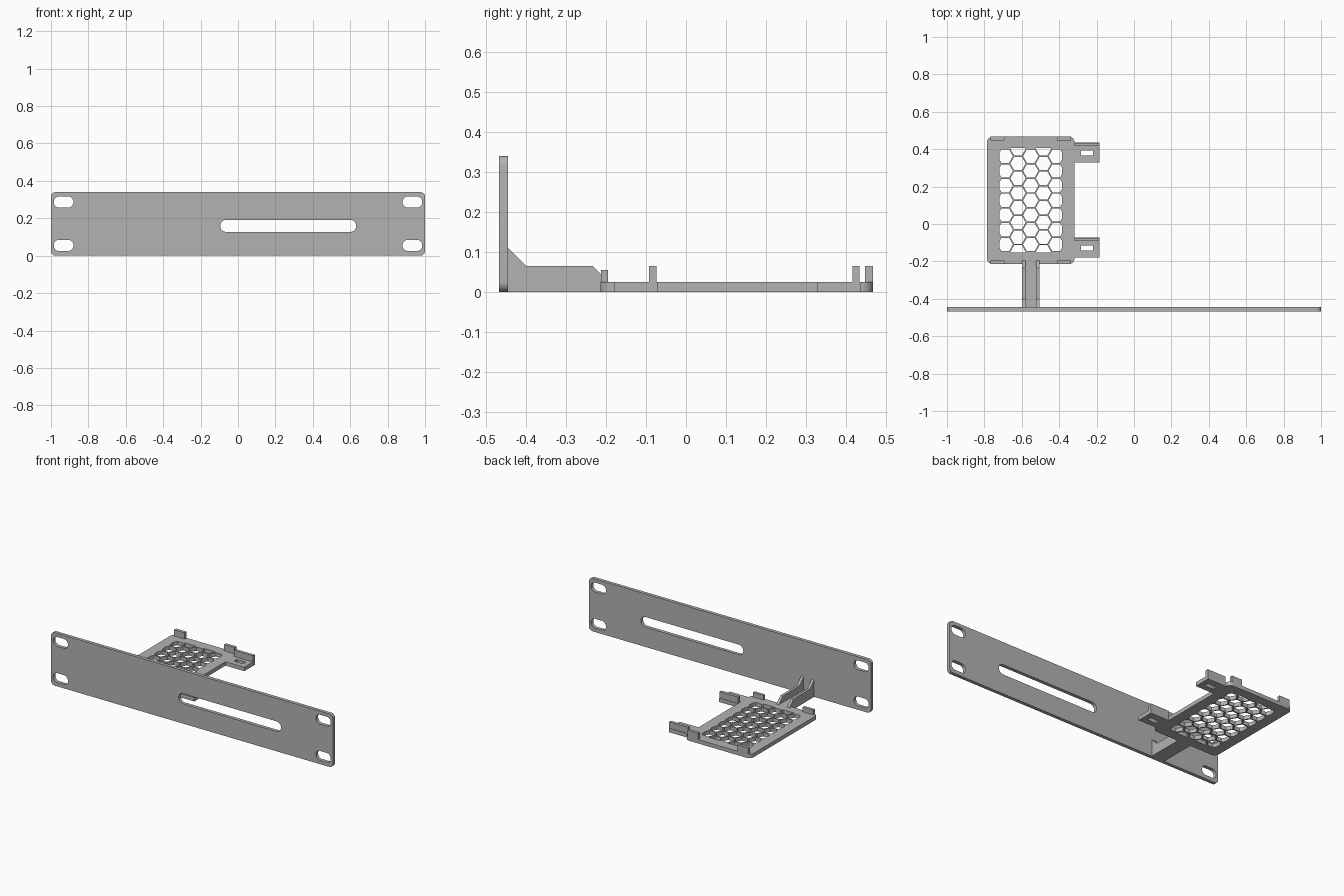
import bpy, bmesh
from math import sin, cos, pi, sqrt, radians
from mathutils import Matrix, Vector

if "Cube" in bpy.data.objects:
    bpy.data.objects.remove(bpy.data.objects["Cube"], do_unlink=True)

grey = bpy.data.materials.new("plain grey")
grey.use_nodes = True
COLOUR = (0.45, 0.45, 0.45, 1)
grey.diffuse_color = COLOUR
grey.node_tree.nodes["Principled BSDF"].inputs["Base Color"].default_value = COLOUR

# Drawing planes: columns are where local x, y and z point
FLAT = Matrix.Identity(3)
FRONT = Matrix(((1, 0, 0), (0, 0, -1), (0, 1, 0)))
SIDE = Matrix(((0, 0, 1), (1, 0, 0), (0, 1, 0)))


def rect(x0, x1, y0, y1, r=0.0, steps=8):
    """Rectangle outline, with rounded corners when r is given."""
    if not r:
        return [(x0, y0), (x1, y0), (x1, y1), (x0, y1)]
    centres = [(x1 - r, y1 - r), (x0 + r, y1 - r), (x0 + r, y0 + r), (x1 - r, y0 + r)]
    return [(cx + r * cos((q + s / steps) * pi / 2), cy + r * sin((q + s / steps) * pi / 2))
            for q, (cx, cy) in enumerate(centres) for s in range(steps + 1)]


def clip(points, axis, limit, sign):
    """Keep the part of a polygon on one side of an axis-aligned line."""
    out = []
    for a, b in zip(points, points[1:] + points[:1]):
        da, db = sign * (limit - a[axis]), sign * (limit - b[axis])
        if da >= 0:
            out.append(a)
        if da * db < 0:
            t = da / (da - db)
            out.append((a[0] + t * (b[0] - a[0]), a[1] + t * (b[1] - a[1])))
    return out


def plate(name, outline, thickness, middle, plane=FLAT, holes=()):
    """Extrude an outline with holes, centred on 'middle' along the plane normal."""
    curve = bpy.data.curves.new(name + "_outline", "CURVE")
    curve.dimensions = "2D"
    curve.fill_mode = "BOTH"
    curve.extrude = thickness / 2
    for loop in [outline, *holes]:
        spline = curve.splines.new("POLY")
        spline.points.add(len(loop) - 1)
        for p, (x, y) in zip(spline.points, loop):
            p.co = (x, y, 0, 1)
        spline.use_cyclic_u = True
        spline.use_smooth = False
    temp = bpy.data.objects.new(name + "_outline", curve)
    bpy.context.collection.objects.link(temp)
    graph = bpy.context.evaluated_depsgraph_get()
    mesh = bpy.data.meshes.new_from_object(temp.evaluated_get(graph))
    bpy.data.objects.remove(temp, do_unlink=True)
    bpy.data.curves.remove(curve)

    bm = bmesh.new()
    bm.from_mesh(mesh)
    bmesh.ops.remove_doubles(bm, verts=bm.verts, dist=1e-5)
    bmesh.ops.transform(bm, matrix=plane.to_4x4(), verts=bm.verts)
    bmesh.ops.translate(bm, vec=plane @ Vector((0, 0, middle)), verts=bm.verts)
    bmesh.ops.recalc_face_normals(bm, faces=bm.faces)
    bm.to_mesh(mesh)
    bm.free()
    mesh.name = name
    mesh.materials.clear()
    mesh.materials.append(grey)
    obj = bpy.data.objects.new(name, mesh)
    bpy.context.collection.objects.link(obj)
    bpy.ops.object.select_all(action="DESELECT")
    obj.select_set(True)
    bpy.context.view_layer.objects.active = obj
    bpy.ops.object.shade_smooth_by_angle(angle=radians(30))
    return obj


def block(name, x0, x1, y0, y1, z0, z1):
    return plate(name, rect(x0, x1, y0, y1), z1 - z0, (z0 + z1) / 2)


T = 0.025                   # floor thickness
CX, CY = -0.552, 0.1265     # tray centre
TRAY_R, TRAY_FRONT, TRAY_BACK = -0.318, -0.214, 0.467

# Front panel with four mounting slots and one long opening
slots = [rect(x, x + 0.105, z, z + 0.06, 0.029)
         for x in (-0.985, 0.88) for z in (0.025, 0.257)]
slots.append(rect(-0.095, 0.632, 0.127, 0.192, 0.032))
plate("front_panel", rect(-1, 1, 0, 0.34, 0.025), 0.022, 0.456, FRONT, slots)

# Ventilated tray: honeycomb clipped to a rectangle
pitch, radius = 0.0787, 0.041
holes = []
for col in range(-2, 3):
    rows = 8 if col % 2 else 7
    for row in range(rows):
        hx = CX + col * pitch * sqrt(3) / 2
        hy = CY + (row - (rows - 1) / 2) * pitch
        cell = [(hx + radius * cos(k * pi / 3), hy + radius * sin(k * pi / 3)) for k in range(6)]
        for axis, centre, half in ((0, CX, 0.168), (1, CY, 0.279)):
            cell = clip(cell, axis, centre + half, 1)
            cell = clip(cell, axis, centre - half, -1)
        holes.append(cell)
plate("tray", rect(2 * CX - TRAY_R, TRAY_R, TRAY_FRONT, TRAY_BACK, 0.03), T, T / 2, FLAT, holes)

# Retaining tabs at the tray corners
for side, s in (("right", -1), ("left", 1)):
    x0, x1 = CX + s * 0.177 - 0.037, CX + s * 0.177 + 0.037
    block(f"front_tab_{side}", x0, x1, TRAY_FRONT + 0.001, TRAY_FRONT + 0.019, T, 0.055)
    block(f"back_tab_{side}", x0, x1, TRAY_BACK - 0.02, TRAY_BACK, T, 0.065)

# Side arms with a slot and an upright wall
for name, y in (("front", -0.18), ("back", 0.328)):
    plate(f"{name}_arm", rect(TRAY_R, -0.185, y, y + 0.109), T, T / 2, FLAT,
          [rect(-0.283, -0.219, y + 0.037, y + 0.064)])
    block(f"{name}_arm_wall", TRAY_R, -0.185, y + 0.088, y + 0.106, T, 0.065)

# Neck joining tray and panel, stiffened by two ribs
block("neck_floor", CX - 0.046, CX + 0.046, -0.445, TRAY_FRONT, 0, T)
profile = [(-0.445, T), (-0.194, T), (-0.234, 0.065), (-0.4, 0.065), (-0.445, 0.11)]
for side, s in (("right", -1), ("left", 1)):
    plate(f"neck_rib_{side}", profile, 0.017, CX + s * 0.0375, SIDE)
